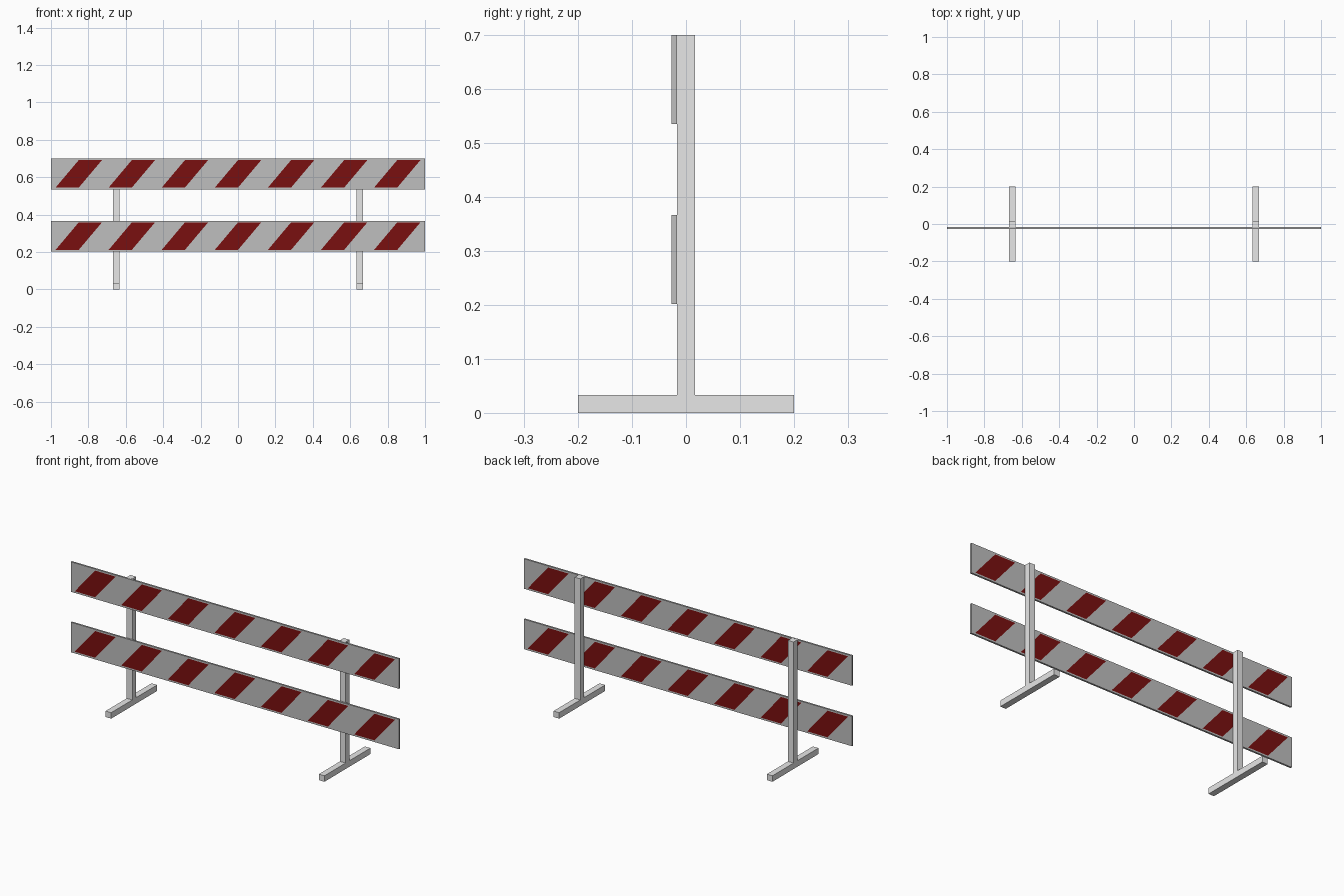
import bpy, bmesh
from mathutils import Matrix, Vector

if "Cube" in bpy.data.objects:
    bpy.data.objects.remove(bpy.data.objects["Cube"])


def material(name, rgb):
    m = bpy.data.materials.new(name)
    m.diffuse_color = (*rgb, 1)
    m.use_nodes = True
    m.node_tree.nodes["Principled BSDF"].inputs["Base Color"].default_value = m.diffuse_color
    return m


METAL = material("light grey metal", (0.8, 0.8, 0.8))
BOARD = material("grey board", (0.52, 0.52, 0.52))
RED = material("dark red", (0.195, 0.005, 0.005))


def finish(bm, name, *mats):
    bmesh.ops.recalc_face_normals(bm, faces=bm.faces)
    me = bpy.data.meshes.new(name)
    bm.to_mesh(me)
    bm.free()
    for m in mats:
        me.materials.append(m)
    ob = bpy.data.objects.new(name, me)
    bpy.context.collection.objects.link(ob)
    return ob


# Upright stand: inverted T profile extruded along x
def stand(name, x, w=0.034):
    h, foot, top = 0.0165, 0.033, 0.70
    profile = [(-0.2, 0), (0.2, 0), (0.2, foot), (h, foot),
               (h, top), (-h, top), (-h, foot), (-0.2, foot)]
    bm = bmesh.new()
    face = bm.faces.new([bm.verts.new((x - w / 2, y, z)) for y, z in profile])
    ext = bmesh.ops.extrude_face_region(bm, geom=[face])
    bmesh.ops.translate(bm, vec=(w, 0, 0),
                        verts=[v for v in ext["geom"] if isinstance(v, bmesh.types.BMVert)])
    finish(bm, name, METAL)


# Board with slanted stripes cut into the front and the back face
def board(name, z0, z1, y=-0.022, t=0.010, margin=0.009):
    bm = bmesh.new()
    za, zb = z0 + margin, z1 - margin
    width, slant, pitch, start = 0.124, 0.124, 0.2838, -0.976

    def sheet_vert(x, z):
        return bm.verts.new((x, y - t / 2, z))

    low, high = [sheet_vert(-1, za)], [sheet_vert(-1, zb)]
    for i in range(7):
        for dx in (0, width):
            x = start + i * pitch + dx
            low.append(sheet_vert(x, za))
            high.append(sheet_vert(x + slant, zb))
    low.append(sheet_vert(1, za))
    high.append(sheet_vert(1, zb))
    for i in range(len(low) - 1):
        f = bm.faces.new((low[i], low[i + 1], high[i + 1], high[i]))
        f.material_index = i % 2
    bm.faces.new([sheet_vert(-1, z0), sheet_vert(1, z0)] + low[::-1])
    bm.faces.new(high + [sheet_vert(1, z1), sheet_vert(-1, z1)])
    # back face is the front one turned half way round
    back = bmesh.ops.duplicate(bm, geom=bm.verts[:] + bm.edges[:] + bm.faces[:])
    bmesh.ops.rotate(bm, cent=Vector((0, y, 0)), matrix=Matrix.Rotation(3.14159265, 3, 'Z'),
                     verts=[v for v in back["geom"] if isinstance(v, bmesh.types.BMVert)])
    # close the rim
    rim = bmesh.ops.bridge_loops(bm, edges=[e for e in bm.edges if e.is_boundary])
    for f in rim["faces"]:
        f.material_index = 0
    finish(bm, name, BOARD, RED)


stand("left_stand", -0.65)
stand("right_stand", 0.65)
board("lower_board", 0.202, 0.367)
board("upper_board", 0.535, 0.70)
